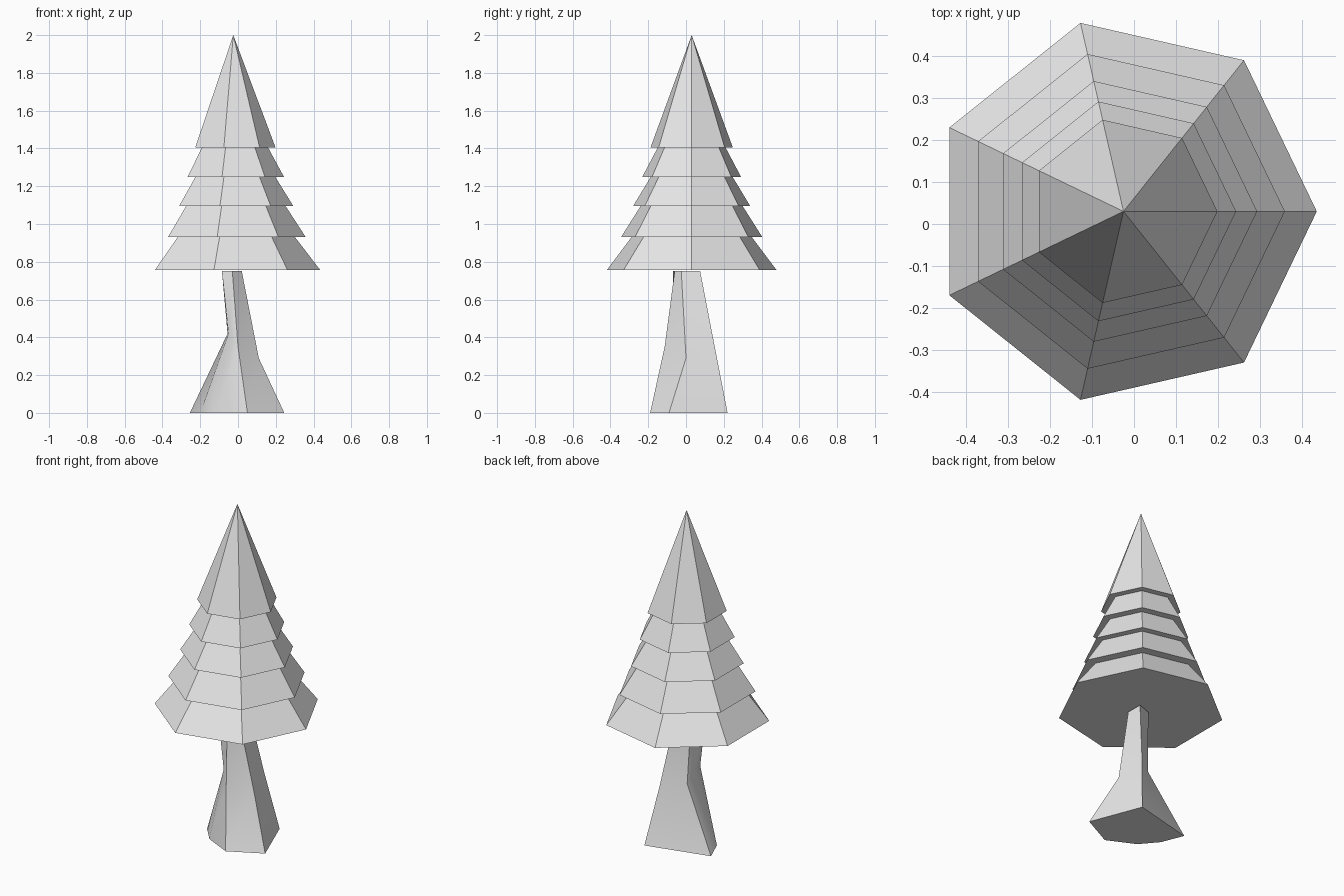
import bpy, bmesh, math

cube = bpy.data.objects.get("Cube")
if cube:
    bpy.data.objects.remove(cube, do_unlink=True)

# Single plain material
grey = bpy.data.materials.new("light_grey")
grey.use_nodes = True
colour = (0.8, 0.8, 0.8, 1)
grey.diffuse_color = colour
grey.node_tree.nodes["Principled BSDF"].inputs["Base Color"].default_value = colour


def bridge(bm, low, high):
    n = len(low)
    for i in range(n):
        j = (i + 1) % n
        bm.faces.new((low[i], low[j], high[j], high[i]))


def finish(bm, name, angle):
    bmesh.ops.recalc_face_normals(bm, faces=bm.faces[:])
    mesh = bpy.data.meshes.new(name)
    bm.to_mesh(mesh)
    bm.free()
    mesh.materials.append(grey)
    obj = bpy.data.objects.new(name, mesh)
    bpy.context.collection.objects.link(obj)
    bpy.ops.object.select_all(action='DESELECT')
    obj.select_set(True)
    bpy.context.view_layer.objects.active = obj
    bpy.ops.object.shade_smooth_by_angle(angle=math.radians(angle))
    return obj


# Canopy: stepped seven-sided tiers, (radius, height) from rim to tip
SIDES, CENTRE_X, SAG = 7, -0.025, 0.03
profile = [(0.46, 0.757), (0.327, 0.93), (0.384, 0.93), (0.277, 1.095),
           (0.318, 1.095), (0.222, 1.25), (0.268, 1.25), (0.184, 1.405),
           (0.2235, 1.405)]
bm = bmesh.new()
rings = []
for r, z in profile:
    turns = [math.tau * i / SIDES for i in range(SIDES)]
    rings.append([bm.verts.new((CENTRE_X + r * math.cos(a), r * math.sin(a), z))
                  for a in turns])
for low, high in zip(rings, rings[1:]):
    bridge(bm, low, high)
bm.faces.new(rings[0])
tip = bm.verts.new((CENTRE_X, 0, 2))
for i in range(SIDES):
    bm.faces.new((rings[-1][i], rings[-1][(i + 1) % SIDES], tip))

# Split every edge once and push the new points backwards for the uneven outline
corners = set(bm.verts)
bmesh.ops.subdivide_edges(bm, edges=bm.edges[:], cuts=1, use_grid_fill=True)
for v in bm.verts:
    if v not in corners:
        v.co.y += SAG
finish(bm, "canopy", 40)

# Trunk: irregular six-sided base, pinched waist and narrow slanted top
base = [(0.245, -0.09, 0), (0.125, 0.22, 0), (-0.255, 0.125, 0),
        (-0.2, -0.01, 0), (-0.115, -0.11, 0), (0.05, -0.19, 0)]
waist = [(0.11, 0, 0.29), (0.07, 0.152, 0.35), (-0.05, 0.06, 0.36),
         (-0.055, 0, 0.42), (-0.05, -0.065, 0.42), (0, -0.113, 0.35)]
top = [(0.02, -0.025, 0.75), (0.02, 0.075, 0.75), (-0.065, 0.045, 0.75),
       (-0.085, 0, 0.75), (-0.085, -0.07, 0.75), (-0.03, -0.06, 0.75)]
bm = bmesh.new()
levels = [[bm.verts.new(p) for p in ring] for ring in (base, waist, top)]
for low, high in zip(levels, levels[1:]):
    bridge(bm, low, high)
bm.faces.new(levels[0])
bm.faces.new(levels[-1])
finish(bm, "trunk", 40)
